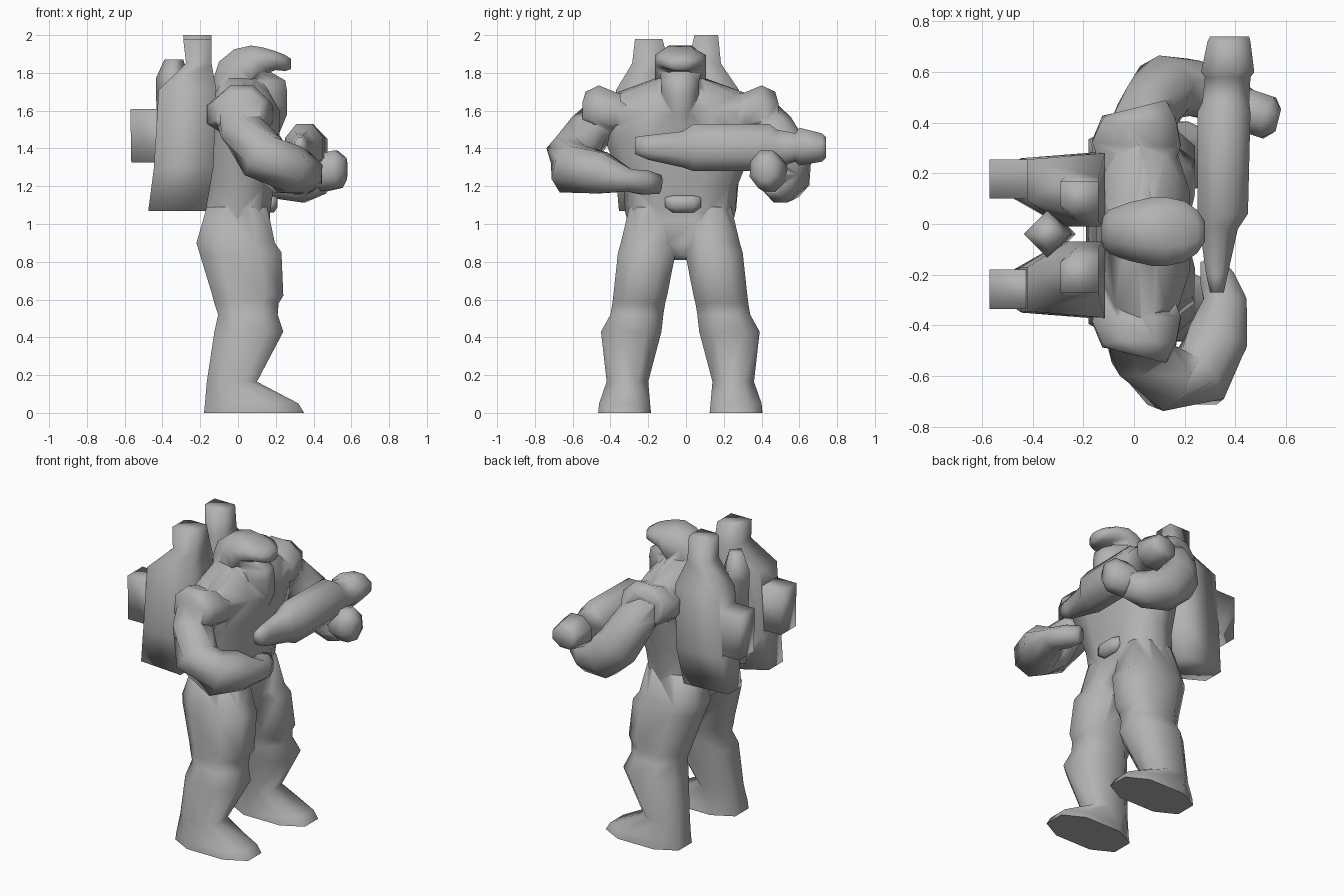
import bpy, math
from mathutils import Vector

MID = -0.03  # side-to-side centre line of the figure
grey = bpy.data.materials.new("grey")
grey.diffuse_color = (0.45, 0.45, 0.45, 1)


def activate(ob):
    bpy.ops.object.select_all(action='DESELECT')
    ob.select_set(True)
    bpy.context.view_layer.objects.active = ob


def skin(name, rings, angle=100):
    """Join equal-length vertex rings into a closed, smooth-shaded surface."""
    n = len(rings[0])
    verts = [v for r in rings for v in r]
    faces = [tuple(range(n))[::-1], tuple(range(len(verts) - n, len(verts)))]
    for k in range(len(rings) - 1):
        for i in range(n):
            j = (i + 1) % n
            faces.append((k * n + i, k * n + j, (k + 1) * n + j, (k + 1) * n + i))
    me = bpy.data.meshes.new(name)
    me.from_pydata(verts, [], faces)
    me.materials.append(grey)
    ob = bpy.data.objects.new(name, me)
    bpy.context.collection.objects.link(ob)
    activate(ob)
    bpy.ops.object.mode_set(mode='EDIT')
    bpy.ops.mesh.select_all(action='SELECT')
    bpy.ops.mesh.normals_make_consistent(inside=False)
    bpy.ops.object.mode_set(mode='OBJECT')
    bpy.ops.object.shade_smooth_by_angle(angle=math.radians(angle))
    return ob


def fuse(name, parts, angle=80):
    """Weld overlapping parts into one outer surface."""
    base = parts[0]
    for other in parts[1:]:
        activate(base)
        mod = base.modifiers.new("weld", 'BOOLEAN')
        mod.operation, mod.solver, mod.object = 'UNION', 'EXACT', other
        bpy.ops.object.modifier_apply(modifier=mod.name)
        bpy.data.objects.remove(other)
    base.name = name
    bpy.ops.object.shade_smooth_by_angle(angle=math.radians(angle))
    return base


def unit_ring(n, p):
    """Rounded-square outline filling -1..1."""
    pts = []
    for i in range(n):
        a = 2 * math.pi * (i + 0.5) / n
        c, s = math.cos(a), math.sin(a)
        pts.append((math.copysign(abs(c) ** p, c), math.copysign(abs(s) ** p, s)))
    m = max(abs(x) for x, _ in pts)
    return [(x / m, y / m) for x, y in pts]


def loft(name, rings, axis='z', n=8, p=1.0, angle=100):
    """Rings are (position on axis, u0, u1, v0, v1)."""
    out = []
    for t, u0, u1, v0, v1 in rings:
        ring = []
        for a, b in unit_ring(n, p):
            u = (u0 + u1) / 2 + a * (u1 - u0) / 2
            v = (v0 + v1) / 2 + b * (v1 - v0) / 2
            ring.append({'z': (u, v, t), 'y': (u, t, v), 'x': (t, u, v)}[axis])
        out.append(ring)
    return skin(name, out, angle)


def limb(name, pts, n=8):
    """Tube along points (x, y, z, sideways radius, upright radius)."""
    pos = [Vector(q[:3]) for q in pts]
    out = []
    for k, q in enumerate(pts):
        d = (pos[min(k + 1, len(pos) - 1)] - pos[max(k - 1, 0)]).normalized()
        side = d.cross(Vector((0, 0, 1))).normalized()
        up = side.cross(d)
        out.append([pos[k] + side * a * q[3] + up * b * q[4] for a, b in unit_ring(n, 1)])
    return skin(name, out)


# torso and pelvis
body = [loft("torso", [
    (0.81, -0.06, 0.10, MID - 0.05, MID + 0.05),
    (0.90, -0.19, 0.17, MID - 0.24, MID + 0.24),
    (1.06, -0.17, 0.17, MID - 0.28, MID + 0.28),
    (1.20, -0.16, 0.19, MID - 0.29, MID + 0.29),
    (1.46, -0.15, 0.22, MID - 0.39, MID + 0.39),
    (1.60, -0.15, 0.22, MID - 0.39, MID + 0.39),
    (1.69, -0.12, 0.17, MID - 0.34, MID + 0.34),
    (1.77, -0.08, 0.12, MID - 0.13, MID + 0.13)], n=10, p=0.8)]

# head: face with beard, then helmet running forward into its peak
body.append(loft("face", [
    (1.46, 0.05, 0.21, MID - 0.05, MID + 0.05),
    (1.58, 0.00, 0.26, MID - 0.09, MID + 0.09),
    (1.70, -0.05, 0.26, MID - 0.10, MID + 0.10),
    (1.76, -0.05, 0.25, MID - 0.10, MID + 0.10),
    (1.80, -0.05, 0.18, MID - 0.11, MID + 0.11),
    (1.86, -0.05, 0.14, MID - 0.11, MID + 0.11)]))
body.append(loft("helmet", [
    (-0.13, MID - 0.05, MID + 0.05, 1.62, 1.77),
    (-0.10, MID - 0.085, MID + 0.085, 1.60, 1.86),
    (-0.02, MID - 0.115, MID + 0.115, 1.62, 1.925),
    (0.07, MID - 0.135, MID + 0.135, 1.70, 1.945),
    (0.13, MID - 0.135, MID + 0.135, 1.79, 1.935),
    (0.20, MID - 0.12, MID + 0.12, 1.815, 1.915),
    (0.25, MID - 0.085, MID + 0.085, 1.81, 1.895),
    (0.28, MID - 0.04, MID + 0.04, 1.82, 1.875)], axis='x', p=0.9))

# legs with boots and raised thigh fronts
LEG = [
    (0.00, -0.18, 0.35, 0.155, 0.435),
    (0.05, -0.175, 0.32, 0.16, 0.43),
    (0.165, -0.165, 0.10, 0.17, 0.39),
    (0.43, -0.125, 0.24, 0.10, 0.42),
    (0.52, -0.105, 0.21, 0.09, 0.37),
    (0.58, -0.125, 0.215, 0.08, 0.36),
    (0.62, -0.135, 0.24, 0.07, 0.355),
    (0.85, -0.205, 0.23, 0.025, 0.33),
    (0.90, -0.22, 0.195, 0.005, 0.315),
    (1.09, -0.165, 0.155, 0.03, 0.27)]
for s, label in ((1, "left"), (-1, "right")):
    body.append(loft(label + "_leg", [
        (z, a, b, MID + s * c, MID + s * d) for z, a, b, c, d in LEG], p=0.8))
    # flared shoulder pads
    body.append(limb(label + "_shoulder_pad", [
        (0.01, MID + s * 0.24, 1.58, 0.14, 0.10),
        (0.01, MID + s * 0.35, 1.58, 0.175, 0.115),
        (0.02, MID + s * 0.45, 1.60, 0.145, 0.135),
        (0.01, MID + s * 0.49, 1.60, 0.12, 0.10)]))

# arms reaching round to the gun
body.append(limb("right_arm", [
    (0.00, -0.40, 1.60, 0.12, 0.10),
    (0.03, -0.51, 1.49, 0.12, 0.11),
    (0.13, -0.61, 1.36, 0.125, 0.13),
    (0.26, -0.60, 1.29, 0.13, 0.13),
    (0.33, -0.45, 1.27, 0.12, 0.11),
    (0.36, -0.30, 1.23, 0.085, 0.06),
    (0.33, -0.22, 1.22, 0.07, 0.065),
    (0.30, -0.14, 1.21, 0.04, 0.05)]))
body.append(limb("left_arm", [
    (0.02, 0.36, 1.60, 0.12, 0.10),
    (0.06, 0.45, 1.49, 0.12, 0.12),
    (0.12, 0.54, 1.35, 0.12, 0.13),
    (0.22, 0.54, 1.25, 0.11, 0.125),
    (0.35, 0.50, 1.22, 0.10, 0.105),
    (0.44, 0.46, 1.24, 0.075, 0.08)]))
body.append(limb("left_hand", [
    (0.38, 0.47, 1.25, 0.07, 0.07),
    (0.44, 0.45, 1.27, 0.085, 0.10),
    (0.53, 0.42, 1.29, 0.085, 0.10),
    (0.57, 0.41, 1.29, 0.045, 0.06)]))
body.append(loft("buckle", [
    (1.06, 0.10, 0.19, -0.07, 0.04),
    (1.09, 0.10, 0.21, -0.11, 0.08),
    (1.14, 0.10, 0.21, -0.11, 0.08),
    (1.15, 0.10, 0.19, -0.09, 0.06)], p=0.6))
fuse("body", body)

# gun: tapered stock, thick body, muzzle knob
loft("gun", [
    (-0.27, 0.30, 0.355, 1.37, 1.46),
    (-0.20, 0.285, 0.37, 1.34, 1.47),
    (-0.02, 0.26, 0.41, 1.30, 1.49),
    (0.04, 0.25, 0.45, 1.28, 1.53),
    (0.44, 0.25, 0.46, 1.28, 1.53),
    (0.48, 0.27, 0.455, 1.30, 1.50),
    (0.58, 0.28, 0.46, 1.33, 1.48),
    (0.60, 0.265, 0.475, 1.31, 1.51),
    (0.72, 0.29, 0.46, 1.33, 1.48),
    (0.74, 0.30, 0.455, 1.35, 1.46)], axis='y')

# twin tanks on the back: square outside, cut away towards the centre
PACK_MID = -0.04
pack = []
for s, label, wide, top in ((1, "left", 0.0, 2.0), (-1, "right", 0.01, 1.98)):
    rings = []
    # height, back x, front x, outer back, outer front, inner, inner back, cut depth
    for z, xb, xf, ob, of, i, ib, cut in (
            (1.07, -0.475, -0.17, 0.28, 0.305, 0.06, 0.14, 0.14),
            (1.30, -0.445, -0.13, 0.30, 0.325, 0.03, 0.13, 0.16),
            (1.71, -0.42, -0.115, 0.295, 0.32, 0.03, 0.13, 0.16),
            (1.85, -0.275, -0.14, 0.225, 0.225, 0.05, 0.09, 0.05),
            (top, -0.29, -0.14, 0.21, 0.21, 0.085, 0.11, 0.04)):
        w = wide if z < 1.8 else 0.02 * (s < 0)
        rings.append([(x, PACK_MID + s * d, z) for x, d in (
            (xb, ob + w), (xf, of + w), (xf, i), (xb + cut, i), (xb, ib))])
    pack.append(skin(label + "_tank", rings))
    pack.append(loft(label + "_tank_box", [
        (1.325, -0.565, -0.35, PACK_MID + s * 0.14, PACK_MID + s * 0.295),
        (1.61, -0.57, -0.35, PACK_MID + s * 0.14, PACK_MID + s * 0.295)], n=4, angle=100))

# small centre pipe and the plate between the tanks
pack.append(skin("centre_pipe", [
    [(x + r, -0.04, z), (x, -0.04 + r, z), (x - r, -0.04, z), (x, -0.04 - r, z)]
    for x, z, r in ((-0.32, 1.15, 0.09), (-0.34, 1.70, 0.095),
                    (-0.345, 1.77, 0.09), (-0.34, 1.87, 0.05))]))
fuse("backpack", pack, 100)
